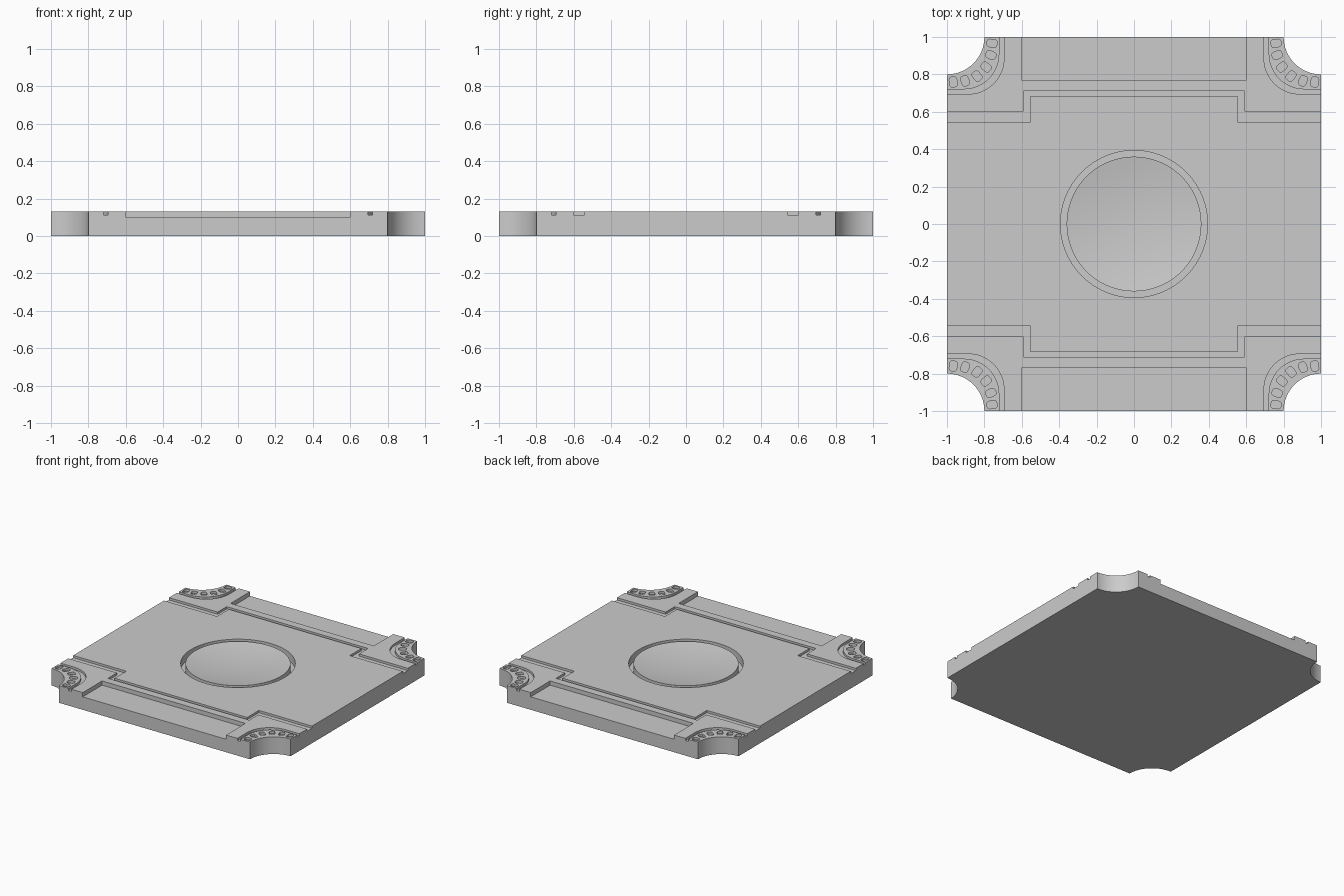
import bpy, bmesh
from math import pi, cos, sin, radians, copysign

cube = bpy.data.objects.get("Cube")
if cube:
    bpy.data.objects.remove(cube, do_unlink=True)

TOP = 0.13      # slab height
OVER = 0.2      # cutters rise to here
GROOVE = 0.113  # floor of the shallow grooves


def prism(bm, outline, low, high):
    """Closed solid from a flat outline."""
    base = [bm.verts.new((x, y, low)) for x, y in outline]
    cap = [bm.verts.new((x, y, high)) for x, y in outline]
    bm.faces.new(base[::-1])
    bm.faces.new(cap)
    for i in range(len(base)):
        j = (i + 1) % len(base)
        bm.faces.new((base[i], base[j], cap[j], cap[i]))


def lathe(bm, profile, steps):
    """Closed solid turned around z."""
    verts = [bm.verts.new((r, 0, z)) for r, z in profile]
    edges = [bm.edges.new(pair) for pair in zip(verts, verts[1:])]
    bmesh.ops.spin(bm, geom=verts + edges, cent=(0, 0, 0), axis=(0, 0, 1),
                   angle=2 * pi, steps=steps, use_merge=False)
    bmesh.ops.remove_doubles(bm, verts=bm.verts[:], dist=1e-5)


def arc(cx, cy, r, start, end, steps):
    angles = [radians(start + (end - start) * i / steps) for i in range(steps + 1)]
    return [(cx + r * cos(a), cy + r * sin(a)) for a in angles]


def pebble(cx, cy, turn, length, width):
    """Rounded rectangle whose long side follows the turn angle."""
    points = []
    for i in range(16):
        a = 2 * pi * i / 16
        u = copysign(abs(cos(a)) ** 0.6, cos(a)) * length / 2
        v = copysign(abs(sin(a)) ** 0.6, sin(a)) * width / 2
        points.append((cx + u * cos(turn) - v * sin(turn),
                       cy + u * sin(turn) + v * cos(turn)))
    return points


def finish(name, bm):
    bmesh.ops.recalc_face_normals(bm, faces=bm.faces[:])
    mesh = bpy.data.meshes.new(name)
    bm.to_mesh(mesh)
    bm.free()
    obj = bpy.data.objects.new(name, mesh)
    bpy.context.collection.objects.link(obj)
    return obj


# Stone slab
bm = bmesh.new()
prism(bm, [(-1, -1), (1, -1), (1, 1), (-1, 1)], 0, TOP)
slab = finish("floor_tile", bm)

# Central dish with the ring groove around it
bm = bmesh.new()
rim, depth = 0.36, 0.03
dish = [(rim * i / 8, TOP - 0.001 - depth * (1 - (i / 8) ** 2)) for i in range(9)]
lathe(bm, dish + [(rim, 0.07), (0.393, 0.07), (0.393, OVER), (0, OVER)], 96)

# Stepped grooves and recessed ledges, front and back
for s in (-1, 1):
    outer = [(-1.1, 0.602), (-0.592, 0.602), (-0.592, 0.71),
             (0.592, 0.71), (0.592, 0.602), (1.1, 0.602)]
    inner = [(1.1, 0.543), (0.555, 0.543), (0.555, 0.683),
             (-0.555, 0.683), (-0.555, 0.543), (-1.1, 0.543)]
    prism(bm, [(x, s * y) for x, y in outer + inner], GROOVE, OVER)
    ledge = [(-0.6, 0.768), (0.6, 0.768), (0.6, 1.1), (-0.6, 1.1)]
    prism(bm, [(x, s * y) for x, y in ledge], 0.098, OVER)

# Four corners: round notch, curved groove and a row of pits
notch = arc(1, 1, 0.2, 0, 360, 64)[:-1]
band = ([(1.1, 0.695)] + arc(0.885, 0.885, 0.19, 270, 180, 12) + [(0.695, 1.1)]
        + [(0.72, 1.1)] + arc(0.91, 0.91, 0.19, 180, 270, 12) + [(1.1, 0.72)])
pits = []
for angle, radius in ((8, 0.243), (22.5, 0.254), (37.5, 0.264)):
    for a in (angle, 90 - angle):
        t = radians(a)
        pits.append(pebble(1 - radius * cos(t), 1 - radius * sin(t), t, 0.055, 0.042))
for sx in (-1, 1):
    for sy in (-1, 1):
        for outline, low in [(notch, -0.1), (band, GROOVE)] + [(p, GROOVE) for p in pits]:
            prism(bm, [(sx * x, sy * y) for x, y in outline], low, OVER)
cutter = finish("carving_cutter", bm)
cutter.hide_render = True

# Carve the slab and keep the result
carve = slab.modifiers.new("carve", 'BOOLEAN')
carve.operation = 'DIFFERENCE'
carve.solver = 'EXACT'
carve.object = cutter
bpy.context.view_layer.update()
evaluated = slab.evaluated_get(bpy.context.evaluated_depsgraph_get())
carved = bpy.data.meshes.new_from_object(evaluated)
slab.modifiers.clear()
slab.data = carved
bpy.data.objects.remove(cutter, do_unlink=True)

# Plain grey stone
stone = bpy.data.materials.new("grey_stone")
stone.use_nodes = True
grey = (0.6, 0.6, 0.6, 1)
stone.diffuse_color = grey
stone.node_tree.nodes["Principled BSDF"].inputs["Base Color"].default_value = grey
carved.materials.clear()
carved.materials.append(stone)

# Smooth curves, sharp carved edges
bpy.ops.object.select_all(action='DESELECT')
slab.select_set(True)
bpy.context.view_layer.objects.active = slab
bpy.ops.object.shade_smooth_by_angle(angle=radians(30))
